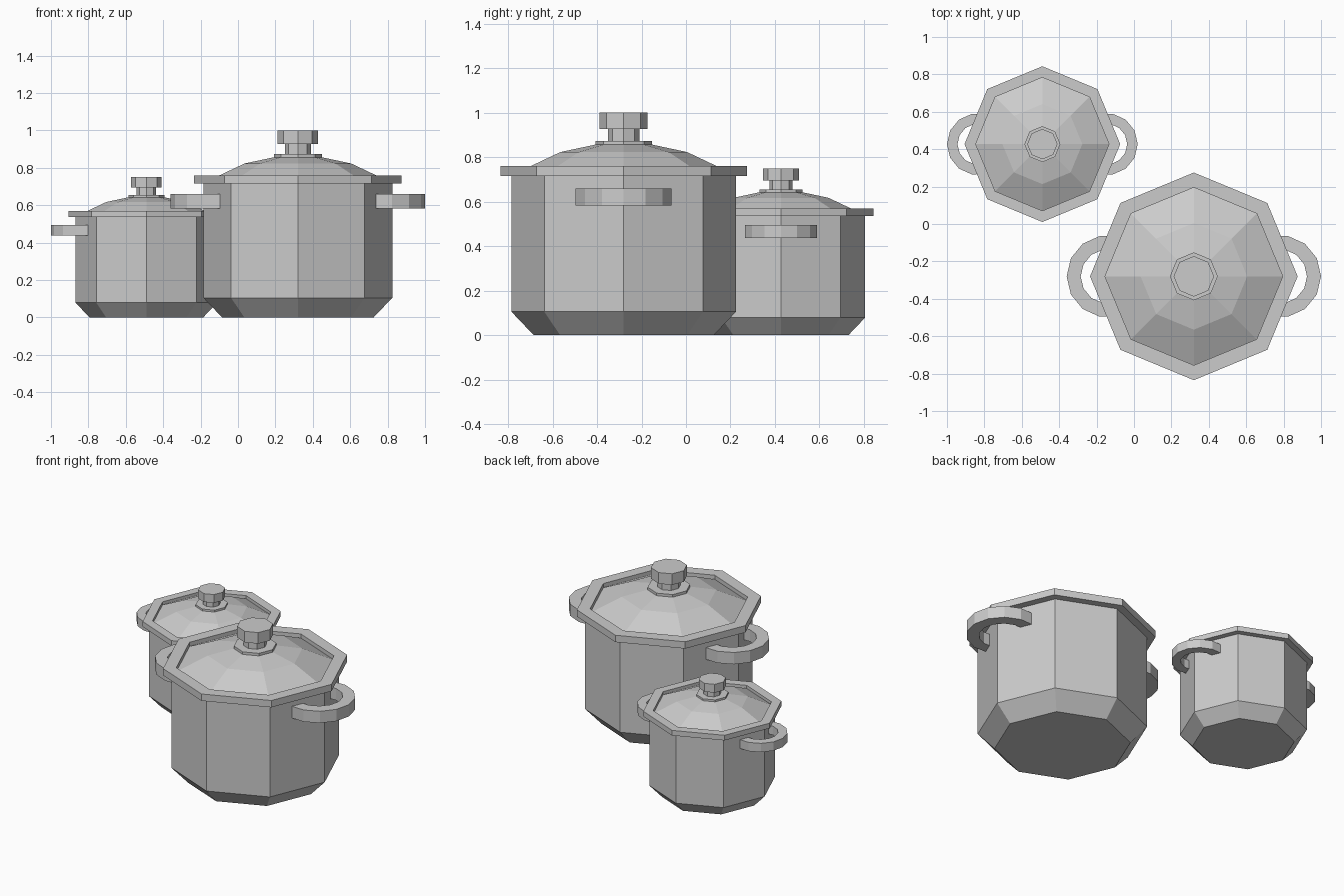
import bpy, bmesh
from math import sin, cos, pi, radians

if "Cube" in bpy.data.objects:
    bpy.data.objects.remove(bpy.data.objects["Cube"])

SIDES = 8


def finish(name, bm, loc, scale):
    bmesh.ops.recalc_face_normals(bm, faces=bm.faces[:])
    mesh = bpy.data.meshes.new(name)
    bm.to_mesh(mesh)
    bm.free()
    obj = bpy.data.objects.new(name, mesh)
    obj.location = loc
    obj.scale = (scale,) * 3
    bpy.context.collection.objects.link(obj)
    return obj


def lathe(name, profile, loc, scale):
    """Octagonal turned part; radius 0 at either end makes a flat cap or peak."""
    bm = bmesh.new()
    rings = []
    for r, z in profile:
        if r == 0:
            rings.append([bm.verts.new((0, 0, z))])
        else:
            rings.append([bm.verts.new((r * cos(2 * pi * i / SIDES), r * sin(2 * pi * i / SIDES), z))
                          for i in range(SIDES)])
    for a, b in zip(rings, rings[1:]):
        for i in range(SIDES):
            j = (i + 1) % SIDES
            if len(a) == 1:
                bm.faces.new((a[0], b[i], b[j]))
            elif len(b) == 1:
                bm.faces.new((a[i], a[j], b[0]))
            else:
                bm.faces.new((a[i], a[j], b[j], b[i]))
    return finish(name, bm, loc, scale)


def handle(name, side, loc, scale):
    """Flat loop handle: rectangular section swept around an arc."""
    bm = bmesh.new()
    steps, sweep, cx = 8, radians(105), 0.46
    sections = []
    for k in range(steps + 1):
        a = -sweep + 2 * sweep * k / steps
        sections.append([bm.verts.new((side * (cx + r * cos(a)), r * sin(a), z))
                         for r, z in ((0.145, 0.583), (0.22, 0.583), (0.22, 0.66), (0.145, 0.66))])
    for s, t in zip(sections, sections[1:]):
        for i in range(4):
            j = (i + 1) % 4
            bm.faces.new((s[i], s[j], t[j], t[i]))
    bm.faces.new(sections[0])
    bm.faces.new(sections[-1])
    return finish(name, bm, loc, scale)


def pot(prefix, loc, scale):
    # body with chamfered base
    lathe(prefix + "_body", [(0, 0), (0.405, 0), (0.505, 0.105), (0.505, 0.72), (0, 0.72)], loc, scale)
    # lid: raised outer rim around a recessed faceted dome
    lathe(prefix + "_lid", [(0, 0.715), (0.555, 0.715), (0.555, 0.76), (0.475, 0.76), (0.475, 0.733),
                            (0.285, 0.823), (0.13, 0.856), (0, 0.863)], loc, scale)
    # knob: base disc, neck and grip
    lathe(prefix + "_knob", [(0, 0.85), (0.128, 0.85), (0.128, 0.873), (0.07, 0.873), (0.07, 0.927),
                             (0.108, 0.927), (0.108, 1.0), (0, 1.0)], loc, scale)
    # handles on both sides
    for side, label in ((-1, "left"), (1, "right")):
        handle(f"{prefix}_{label}_handle", side, loc, scale)


pot("large_pot", (0.32, -0.28, 0), 1.0)
pot("small_pot", (-0.49, 0.427, 0), 0.75)
